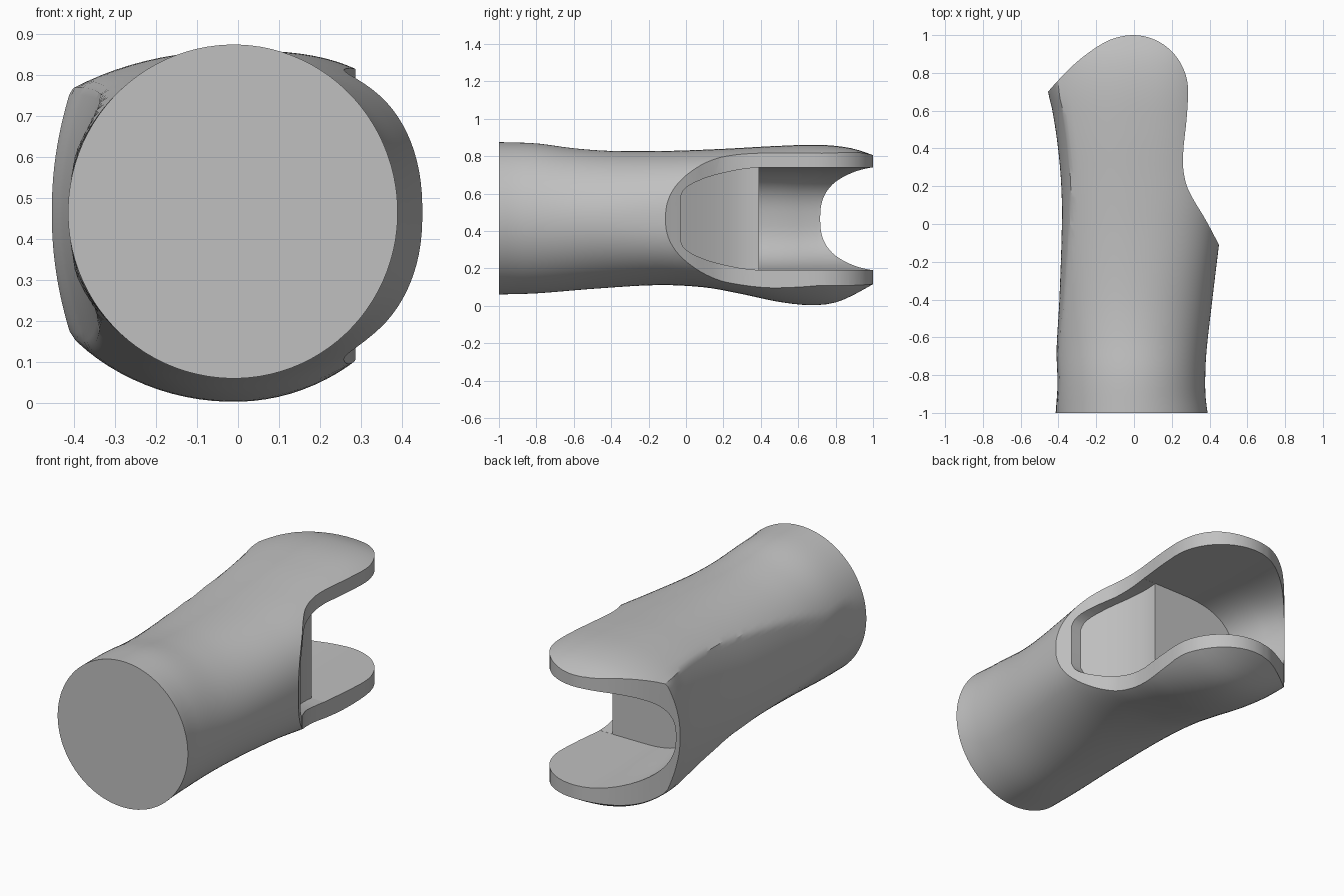
import bpy, bmesh, math

if "Cube" in bpy.data.objects:
    bpy.data.objects.remove(bpy.data.objects["Cube"])

grey = bpy.data.materials.new("plain grey")
grey.diffuse_color = (0.53, 0.53, 0.53, 1)
grey.use_nodes = True
grey.node_tree.nodes["Principled BSDF"].inputs["Base Color"].default_value = grey.diffuse_color


def curve(keys, y):
    """Smooth value at y through (y, value) keys."""
    n = len(keys)
    slope = []
    for i in range(n):
        a, b = keys[max(i - 1, 0)], keys[min(i + 1, n - 1)]
        slope.append((b[1] - a[1]) / (b[0] - a[0]))
    for i in range(n - 1):
        (y0, v0), (y1, v1) = keys[i], keys[i + 1]
        if y <= y1 or i == n - 2:
            h = y1 - y0
            t = (y - y0) / h
            return (v0 * (2 * t**3 - 3 * t**2 + 1) + v1 * (3 * t**2 - 2 * t**3)
                    + h * slope[i] * (t**3 - 2 * t**2 + t) + h * slope[i + 1] * (t**3 - t**2))


def loft(name, rings):
    """Closed solid through equal-sized rings of points."""
    bm = bmesh.new()
    loops = [[bm.verts.new(p) for p in r] for r in rings]
    n = len(loops[0])
    for a, b in zip(loops, loops[1:]):
        for i in range(n):
            j = (i + 1) % n
            bm.faces.new((a[i], a[j], b[j], b[i]))
    bm.faces.new(loops[0])
    bm.faces.new(loops[-1])
    bmesh.ops.recalc_face_normals(bm, faces=bm.faces)
    me = bpy.data.meshes.new(name)
    bm.to_mesh(me)
    bm.free()
    me.materials.append(grey)
    ob = bpy.data.objects.new(name, me)
    bpy.context.collection.objects.link(ob)
    return ob


# Sleeve profile along its length
top = [(-1, .875), (-.8, .868), (-.6, .842), (-.4, .828), (-.1, .828), (.2, .839),
       (.5, .855), (.72, .86), (.88, .843), (1, .805), (1.1, .76)]
bottom = [(-1, .06), (-.8, .066), (-.5, .09), (-.15, .11), (.1, .098), (.3, .062),
          (.5, .02), (.68, .003), (.82, .024), (1, .115), (1.1, .18)]
left = [(-1, -.415), (-.85, -.405), (-.67, -.41), (-.4, -.395), (0, -.382), (.2, -.385),
        (.4, -.402), (.6, -.432), (.7, -.455), (1.1, -.5)]
right = [(-1, .39), (-.9, .378), (-.7, .382), (-.4, .415), (-.11, .45), (.1, .475), (.25, .48),
         (.7, .46), (1.1, .46)]
# Corner squareness of the right half, and width of the rounds that the flat left side clips
square_top = [(-1, 2), (-.5, 2.05), (-.1, 2.35), (.2, 2.55), (.7, 2.75), (1.1, 2.75)]
square_bottom = [(-1, 2), (-.5, 2.05), (-.1, 2.35), (.15, 2.5), (.3, 2.3), (.7, 2), (1.1, 2)]
round_top = [(-1, .405), (-.6, .42), (0, .48), (.7, .61), (1.1, .64)]
round_bottom = [(-1, .405), (-.6, .42), (0, .46), (.7, .525), (1.1, .55)]


def section(y):
    zt, zb = curve(top, y), curve(bottom, y)
    zc, xc = .465, -.01
    ring = []
    for i in range(96):
        a = 2 * math.pi * (i + .5) / 96
        c, s = math.cos(a), math.sin(a)
        h = zt - zc if s > 0 else zc - zb
        if c > 0:
            e = 2 / curve(square_top if s > 0 else square_bottom, y)
            x = xc + (curve(right, y) - xc) * c**e
            z = zc + h * math.copysign(abs(s)**e, s)
        else:
            z = zc + h * s
            x = xc + curve(round_top if s > 0 else round_bottom, y) * c
            x = max(x, curve(left, y) + .6 * (z - zc)**2)
        ring.append((x, y, z))
    return ring


sleeve = loft("sleeve", [section(-1 + 2.1 * i / 48) for i in range(49)])

# Plan outline that trims the rear end into two rounded tongues
side = [(-.11, .45), (.03, .375), (.12, .32), (.2, .28), (.3, .26), (.4, .262), (.55, .278), (.68, .287)]
outline = [(-.8, -1.2), (.8, -1.2), (.8, -.11)]
outline += [(curve(side, -.11 + .79 * i / 24), -.11 + .79 * i / 24) for i in range(25)]
for i in range(1, 21):
    a = math.radians(i * 100 / 20)
    outline.append((-.005 + .292 * math.cos(a), .7 + .3 * math.sin(a)))
rear = [(-.51, .63), (-.455, .70), (-.38, .783), (-.3, .86), (-.2, .935), (-.12, .978), (-.057, .995)]
outline += [(x, curve(rear, x)) for x in [-.08 - .43 * i / 20 for i in range(21)]]
outline.append((-.8, .3))
trim = loft("plan_trim", [[(x, y, z) for x, y in outline] for z in (-.2, 1.2)])

# Rear slot: flat top and bottom, rounded left wall that follows the outside
slot_rings = []
for y, reach in ((.39, .365), (.5, .385), (.6, .41), (.7, .438), (.8, .45), (1.3, .46)):
    ring = [(.8, y, .19), (.8, y, .74)]
    for i in range(41):
        a = math.pi / 2 + math.pi * i / 40
        c, s = math.cos(a), math.sin(a)
        ring.append((-reach * abs(c)**.77, y, .465 + .275 * math.copysign(abs(s)**.77, s)))
    slot_rings.append(ring)
slot = loft("rear_slot_cutter", slot_rings)

# Shallow side pocket that leads into the slot
floor = [(-.03, .345), (.1, .27), (.2, .22), (.27, .194), (.33, .182), (.395, .18)]
height = [(-.03, .115), (-.015, .15), (.02, .18), (.1, .217), (.2, .245), (.3, .265), (.395, .275)]
pocket_rings = []
for y in [-.03, -.022, -.015, 0, .02, .05, .1, .15, .2, .235, .27, .3, .33, .36, .395]:
    x, h = curve(floor, y), curve(height, y)
    pocket_rings.append([(x, y, .465 - h), (.8, y, .465 - h), (.8, y, .465 + h), (x, y, .465 + h)])
pocket = loft("side_pocket_cutter", pocket_rings)

# Cut the sleeve
for cutter, op in ((trim, 'INTERSECT'), (slot, 'DIFFERENCE'), (pocket, 'DIFFERENCE')):
    mod = sleeve.modifiers.new(cutter.name, 'BOOLEAN')
    mod.operation, mod.object, mod.solver = op, cutter, 'EXACT'
    bpy.context.view_layer.objects.active = sleeve
    bpy.ops.object.modifier_apply(modifier=mod.name)
for cutter in (trim, slot, pocket):
    bpy.data.objects.remove(cutter)

bpy.ops.object.select_all(action='DESELECT')
sleeve.select_set(True)
bpy.context.view_layer.objects.active = sleeve
bpy.ops.object.shade_smooth_by_angle(angle=math.radians(30))
